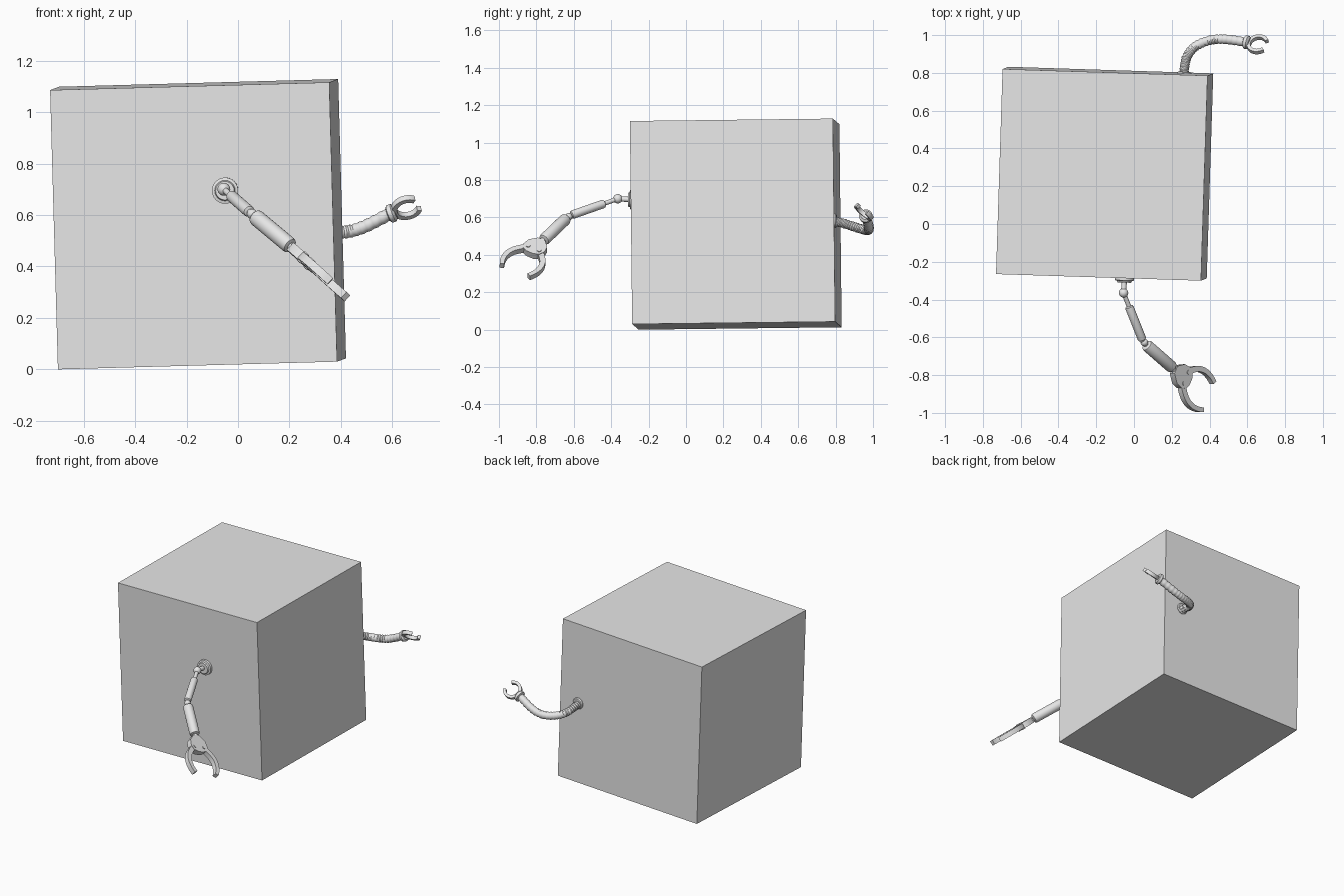
import bpy, bmesh, math
from mathutils import Vector as V, Matrix

if "Cube" in bpy.data.objects:
    bpy.data.objects.remove(bpy.data.objects["Cube"], do_unlink=True)

GREY = (0.8, 0.8, 0.8, 1)
mat = bpy.data.materials.new("plain_grey")
mat.use_nodes = True
mat.diffuse_color = GREY
mat.node_tree.nodes["Principled BSDF"].inputs["Base Color"].default_value = GREY


def finish(name, bm, smooth=True):
    bmesh.ops.recalc_face_normals(bm, faces=bm.faces)
    me = bpy.data.meshes.new(name)
    bm.to_mesh(me)
    bm.free()
    me.materials.append(mat)
    ob = bpy.data.objects.new(name, me)
    bpy.context.collection.objects.link(ob)
    if smooth:
        bpy.ops.object.select_all(action='DESELECT')
        ob.select_set(True)
        bpy.context.view_layer.objects.active = ob
        bpy.ops.object.shade_smooth_by_angle(angle=math.radians(35))
    return ob


def sweep(name, stations, sides=24):
    """Skin circles given as (centre, axis, radius) and cap both ends."""
    bm = bmesh.new()
    rings = []
    side = stations[0][1].orthogonal()
    for c, axis, r in stations:
        axis = axis.normalized()
        side = (side - axis * side.dot(axis)).normalized()
        other = axis.cross(side)
        angles = [2 * math.pi * i / sides for i in range(sides)]
        rings.append([bm.verts.new(c + r * (side * math.cos(a) + other * math.sin(a)))
                      for a in angles])
    for a, b in zip(rings, rings[1:]):
        for i in range(sides):
            j = (i + 1) % sides
            bm.faces.new((a[i], a[j], b[j], b[i]))
    bm.faces.new(rings[0])
    bm.faces.new(rings[-1])
    return finish(name, bm)


def lathe(name, p0, p1, profile):
    """Turned part from p0 to p1; profile holds (fraction, radius)."""
    axis = p1 - p0
    return sweep(name, [(p0 + axis * t, axis, r) for t, r in profile])


def rod(name, p0, p1, r):
    return lathe(name, p0, p1, [(0, r), (1, r)])


def ball(name, centre, r):
    bm = bmesh.new()
    bmesh.ops.create_uvsphere(bm, u_segments=20, v_segments=12, radius=r,
                              matrix=Matrix.Translation(centre))
    return finish(name, bm)


def smooth_path(points, steps):
    """Catmull-Rom curve through the points."""
    p = [points[0] * 2 - points[1], *points, points[-1] * 2 - points[-2]]
    out = []
    for a, b, c, d in zip(p, p[1:], p[2:], p[3:]):
        for k in range(steps):
            t = k / steps
            out.append(0.5 * (2 * b + (c - a) * t + (2 * a - 5 * b + 4 * c - d) * t * t
                              + (3 * b - a - 3 * c + d) * t ** 3))
    return out + [points[-1]]


def plate(name, outline, origin, fwd, side, thick):
    """Flat part cut from an outline in the (fwd, side) plane."""
    n = fwd.cross(side).normalized()
    bm = bmesh.new()
    verts = [bm.verts.new(origin + fwd * q.x + side * q.y - n * thick / 2) for q in outline]
    face = bm.faces.new(verts)
    ext = bmesh.ops.extrude_face_region(bm, geom=[face])
    bmesh.ops.translate(bm, vec=n * thick,
                        verts=[g for g in ext["geom"] if isinstance(g, bmesh.types.BMVert)])
    return finish(name, bm)


def band(path, w0, w1):
    """Outline of a strip along a path, tapering from w0 to w1."""
    left, right = [], []
    last = len(path) - 1
    for i, p in enumerate(path):
        d = (path[min(i + 1, last)] - path[max(i - 1, 0)]).normalized()
        off = V((-d.y, d.x, 0)) * (w0 + (w1 - w0) * i / last) / 2
        left.append(p + off)
        right.append(p - off)
    return left + right[::-1]


def frame(fwd, side):
    fwd = fwd.normalized()
    return fwd, (side - fwd * side.dot(fwd)).normalized()


# Slightly tilted cube body
SIZE = 1.086
ex = V((1.085, -0.035, 0.03)).normalized()
ey = V((0.035, 1.085, 0.013))
ey = (ey - ex * ey.dot(ex)).normalized()
ez = ex.cross(ey)
corner = V((-0.70, -0.253, 0.0))
centre = corner + (ex + ey + ez) * SIZE / 2
bm = bmesh.new()
rot = Matrix((ex, ey, ez)).transposed().to_4x4()
bmesh.ops.create_cube(bm, size=SIZE, matrix=Matrix.Translation(centre) @ rot)
finish("cube_body", bm, smooth=False)

# Front arm: mounting flange, ball joint, two turned segments
mount = V((-0.05, -0.28, 0.695))
shoulder = V((-0.055, -0.365, 0.70))
upper_a, upper_b = V((-0.027, -0.435, 0.675)), V((0.045, -0.615, 0.612))
lower_a, lower_b = V((0.065, -0.64, 0.595)), V((0.205, -0.762, 0.478))
wrist = V((0.213, -0.775, 0.468))
lathe("front_flange", mount, mount - ey * 0.03,
      [(0, 0.051), (0.6, 0.051), (0.7, 0.04), (1, 0.036)])
rod("shoulder_stub", mount, shoulder, 0.014)
ball("shoulder_ball", shoulder, 0.025)
rod("shoulder_link", shoulder, upper_a, 0.012)
segment = [(0, 0.6), (0.02, 0.92), (0.06, 1), (0.94, 1), (0.98, 0.92), (1, 0.6)]
for name, a, b, r in (("upper_arm", upper_a, upper_b, 0.023),
                      ("forearm", lower_a, lower_b, 0.032)):
    lathe(name, a, b, [(t, r * k) for t, k in segment])
elbow = (upper_b + lower_a) / 2
rod("elbow_link", upper_b, lower_a, 0.013)
ball("elbow_joint", elbow, 0.02)
rod("wrist_link", lower_b, wrist + (wrist - lower_b), 0.016)

# Front hand: palm with two curved claws
fwd, side = frame(V((0.175, -0.137, -0.155)), V((-0.035, -0.078, 0.035)))
half = [V(p) for p in ((-0.005, 0.022, 0), (0.035, 0.058, 0), (0.075, 0.064, 0),
                       (0.105, 0.05, 0), (0.118, 0.02, 0))]
palm = half + [V((p.x, -p.y, 0)) for p in reversed(half)]
plate("front_palm", palm, wrist, fwd, side, 0.038)
claw = [(0.075, 0.03), (0.105, 0.065), (0.145, 0.094), (0.19, 0.105),
        (0.235, 0.099), (0.272, 0.083)]
for label, sign in (("upper", 1), ("lower", -1)):
    path = smooth_path([V((u, v * sign, 0)) for u, v in claw], 5)
    plate("front_claw_" + label, band(path, 0.034, 0.024), wrist, fwd, side, 0.032)
    pivot = wrist + fwd * 0.08 + side * 0.034 * sign
    n = fwd.cross(side)
    rod("claw_pivot_" + label, pivot - n * 0.023, pivot + n * 0.023, 0.012)

# Back arm: flange and ribbed flexible hose
hose = [V(p) for p in ((0.265, 0.78, 0.582), (0.268, 0.835, 0.57), (0.283, 0.89, 0.553),
                       (0.325, 0.94, 0.538), (0.40, 0.972, 0.532),
                       (0.48, 0.978, 0.55), (0.59, 0.963, 0.604))]
lathe("back_flange", hose[0], hose[0] + ey * 0.026,
      [(0, 0.038), (0.75, 0.038), (1, 0.032)])
path = smooth_path(hose, 16)
stations = []
for i, p in enumerate(path):
    d = path[min(i + 1, len(path) - 1)] - path[max(i - 1, 0)]
    stations.append((p, d, 0.026 - 0.003 * (0, 0.5, 1, 0.5)[i % 4]))
sweep("ribbed_hose", stations, 20)

# Back hand: collar and open ring gripper
fwd, side = frame(V((0.112, -0.02, 0.042)), V((-0.025, -0.07, 0.055)))
end = hose[-1]
lathe("back_collar", end - fwd * 0.006, end + fwd * 0.024,
      [(0, 0.028), (0.15, 0.036), (0.7, 0.036), (1, 0.024)])
RING = 0.05
hub = end + fwd * (0.022 + RING)
start, stop = math.radians(36), math.radians(180)
for label, sign in (("upper", 1), ("lower", -1)):
    angles = [stop + (start - stop) * i / 18 for i in range(19)]
    path = [V((RING * math.cos(a), sign * RING * math.sin(a), 0)) for a in angles]
    plate("back_claw_" + label, band(path, 0.02, 0.018), hub, fwd, side, 0.024)
